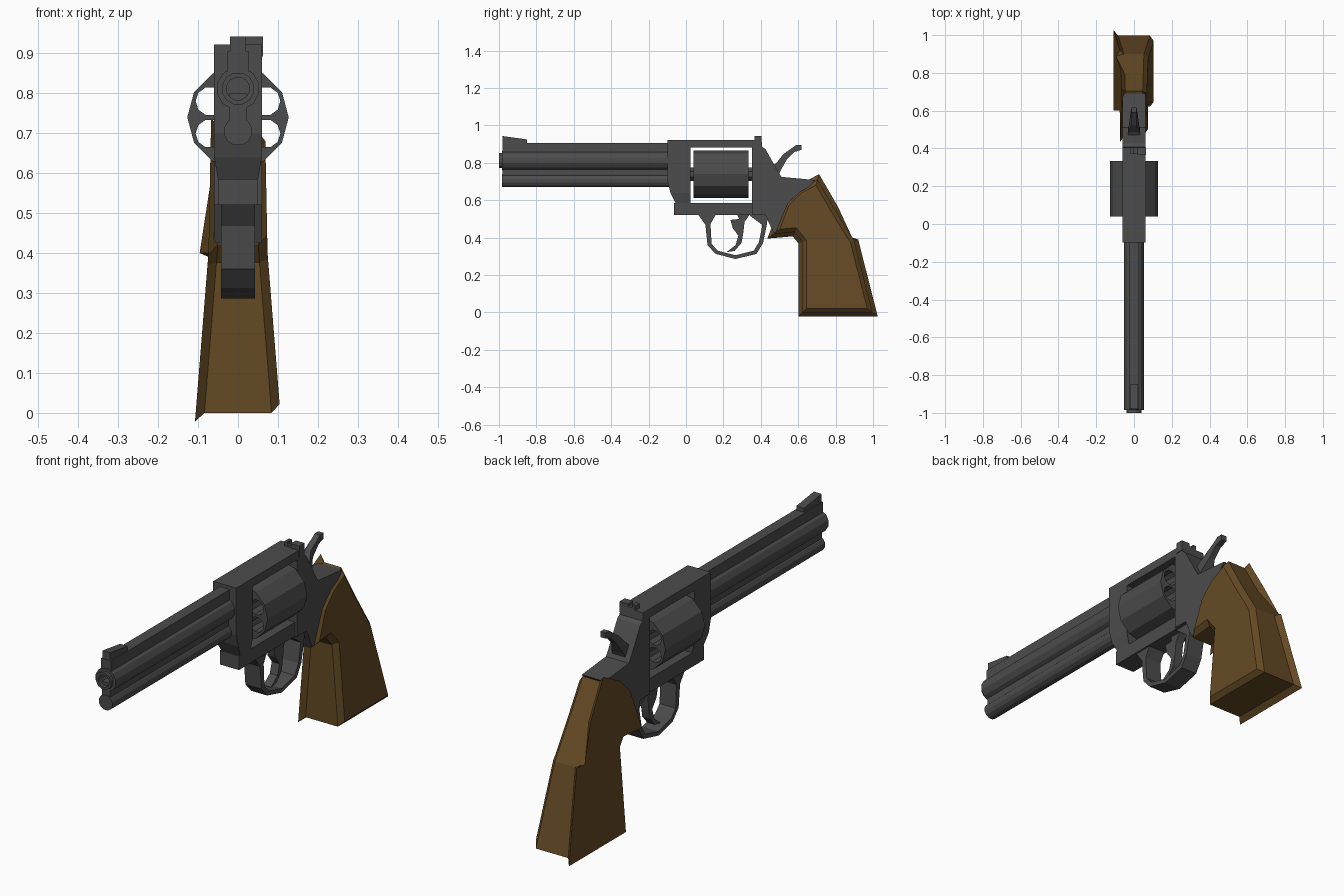
import bpy, bmesh, math
from mathutils import Vector

if "Cube" in bpy.data.objects:
    bpy.data.objects.remove(bpy.data.objects["Cube"], do_unlink=True)


def material(name, color):
    m = bpy.data.materials.new(name)
    m.use_nodes = True
    m.diffuse_color = color
    m.node_tree.nodes["Principled BSDF"].inputs["Base Color"].default_value = color
    return m


STEEL = material("dark steel", (0.072, 0.072, 0.073, 1))
WOOD = material("brown wood", (0.13, 0.068, 0.018, 1))


def finish(bm, name, mat):
    bmesh.ops.recalc_face_normals(bm, faces=bm.faces)
    mesh = bpy.data.meshes.new(name)
    bm.to_mesh(mesh)
    bm.free()
    mesh.materials.append(mat)
    obj = bpy.data.objects.new(name, mesh)
    bpy.context.collection.objects.link(obj)
    return obj


def prism_mesh(points, width, x=0):
    """Side outline (y, z) extruded across x; width is a number or a rule of y, z."""
    bm = bmesh.new()
    half = width if callable(width) else (lambda y, z: width)
    sides = [[bm.verts.new((x + s * half(y, z), y, z)) for y, z in points] for s in (-1, 1)]
    for ring in sides:
        bm.faces.new(ring)
    for i in range(len(points)):
        j = (i + 1) % len(points)
        bm.faces.new((sides[0][i], sides[0][j], sides[1][j], sides[1][i]))
    return bm


def prism(name, points, width, x=0):
    return finish(prism_mesh(points, width, x), name, STEEL)


def box(name, half, y0, y1, z0, z1, x=0):
    return prism(name, [(y0, z0), (y1, z0), (y1, z1), (y0, z1)], half, x)


def lathe_mesh(bm, profile, z, sides, x=0, turn=0):
    """Spin a (radius, y) profile around an axis along y."""
    c, s = math.cos(turn), math.sin(turn)
    verts = [bm.verts.new((x + r * c, y, z + r * s)) for r, y in profile]
    edges = [bm.edges.new(pair) for pair in zip(verts, verts[1:])]
    bmesh.ops.spin(bm, geom=verts + edges, cent=(x, 0, z), axis=(0, 1, 0),
                   angle=math.tau, steps=sides)
    bmesh.ops.remove_doubles(bm, verts=bm.verts, dist=0.0002)


def rod_profile(r, y0, y1):
    return [(0, y0), (r, y0), (r, y1), (0, y1)]


def lathe(name, profile, z, sides, turn=0):
    bm = bmesh.new()
    lathe_mesh(bm, profile, z, sides, turn=turn)
    return finish(bm, name, STEEL)


# Barrel with stepped muzzle and bore, lower lug, web and top rib
lathe("barrel", [(0, -0.9), (0.029, -0.9), (0.029, -1), (0.041, -1), (0.041, -0.985),
                 (0.054, -0.985), (0.054, -0.08), (0, -0.08)], 0.812, 12, math.pi / 12)
lathe("barrel_lug", rod_profile(0.036, -0.985, -0.08), 0.705, 12, math.pi / 12)
box("barrel_web", 0.021, -0.982, -0.08, 0.7, 0.8)
box("barrel_rib", 0.026, -0.982, -0.08, 0.84, 0.906)
prism("front_sight", [(-0.98, 0.9), (-0.85, 0.9), (-0.85, 0.925), (-0.98, 0.943)], 0.02)

# Frame around the cylinder window
prism("frame", [(-0.099, 0.922), (0.404, 0.922), (0.408, 0.885), (0.425, 0.873),
                (0.49, 0.757), (0.51, 0.725), (0.69, 0.708), (0.6, 0.6), (0.54, 0.46),
                (0.468, 0.425), (0.425, 0.52), (0.353, 0.52), (0.353, 0.882),
                (0.024, 0.882), (0.024, 0.64), (-0.083, 0.64), (-0.099, 0.7)], 0.06)
prism("frame_skirt", [(-0.083, 0.64), (0.024, 0.64), (0.024, 0.586), (-0.056, 0.586)],
      lambda y, z: 0.06 if z > 0.6 else 0.05)
box("frame_lower_rail", 0.05, -0.064, 0.42, 0.52, 0.586)

# Rear sight with its side knob
box("rear_sight_base", 0.04, 0.37, 0.404, 0.915, 0.93, x=0.022)
box("rear_sight_blade", 0.008, 0.37, 0.404, 0.92, 0.943, x=-0.01)
box("rear_sight_knob", 0.022, 0.366, 0.404, 0.893, 0.943, x=0.041)

# Cylinder with six chambers drilled through it
AXIS = 0.74
drum = lathe("cylinder", rod_profile(0.127, 0.04, 0.334), AXIS, 12)
bm = bmesh.new()
for k in range(6):
    a = math.radians(30 + 60 * k)
    lathe_mesh(bm, rod_profile(0.036, 0, 0.38), AXIS + 0.081 * math.sin(a), 10,
               x=0.081 * math.cos(a))
drill = finish(bm, "chamber_cutter", STEEL)
drill.hide_render = True
cut = drum.modifiers.new("chambers", "BOOLEAN")
cut.operation = "DIFFERENCE"
cut.solver = "EXACT"
cut.object = drill
bpy.context.view_layer.objects.active = drum
bpy.ops.object.modifier_apply(modifier=cut.name)
bpy.data.objects.remove(drill, do_unlink=True)
lathe("cylinder_axle", rod_profile(0.039, 0.01, 0.37), AXIS, 8, math.pi / 8)

# Hammer, thick at the root and thin at the spur
prism("hammer", [(0.42, 0.76), (0.484, 0.8), (0.521, 0.847), (0.564, 0.877), (0.59, 0.896),
                 (0.618, 0.896), (0.618, 0.87), (0.58, 0.858), (0.537, 0.815),
                 (0.505, 0.757), (0.49, 0.72)],
      lambda y, z: 0.014 if y > 0.515 else 0.033)

# Trigger guard and trigger
prism("trigger_guard", [(0.067, 0.53), (0.067, 0.52), (0.104, 0.468), (0.115, 0.36),
                        (0.158, 0.313), (0.265, 0.286), (0.377, 0.313), (0.412, 0.372),
                        (0.432, 0.468), (0.44, 0.53), (0.33, 0.53), (0.345, 0.515),
                        (0.408, 0.468), (0.39, 0.376), (0.362, 0.33), (0.265, 0.306),
                        (0.17, 0.33), (0.137, 0.366), (0.131, 0.473), (0.163, 0.53)], 0.042)
prism("trigger", [(0.27, 0.53), (0.285, 0.5), (0.238, 0.495), (0.249, 0.452), (0.28, 0.41),
                  (0.265, 0.36), (0.217, 0.323), (0.26, 0.329), (0.297, 0.372),
                  (0.307, 0.43), (0.313, 0.484), (0.345, 0.53)], 0.02)

# Wooden grip, flared toward the base with chamfered side edges
bm = prism_mesh([(0.703, 0.71), (0.794, 0.553), (0.9, 0.382), (0.997, 0), (0.623, 0),
                 (0.623, 0.377), (0.58, 0.43), (0.468, 0.42), (0.532, 0.586),
                 (0.6, 0.655)], 1)
bmesh.ops.bisect_plane(bm, geom=bm.verts[:] + bm.edges[:] + bm.faces[:], dist=0.0001,
                       plane_co=(0, 0, 0.4), plane_no=(0, 0, 1))
for v in bm.verts:
    z = v.co.z
    v.co.x *= 0.106 - 0.08 * z if z < 0.4 else 0.074 - 0.02 * (z - 0.4)
bm.normal_update()
rim = [e for e in bm.edges
       if sum(abs(f.normal.dot(Vector((1, 0, 0)))) > 0.8 for f in e.link_faces) == 1]
bmesh.ops.bevel(bm, geom=rim, offset=0.022, segments=1, affect="EDGES")
finish(bm, "grip", WOOD)
